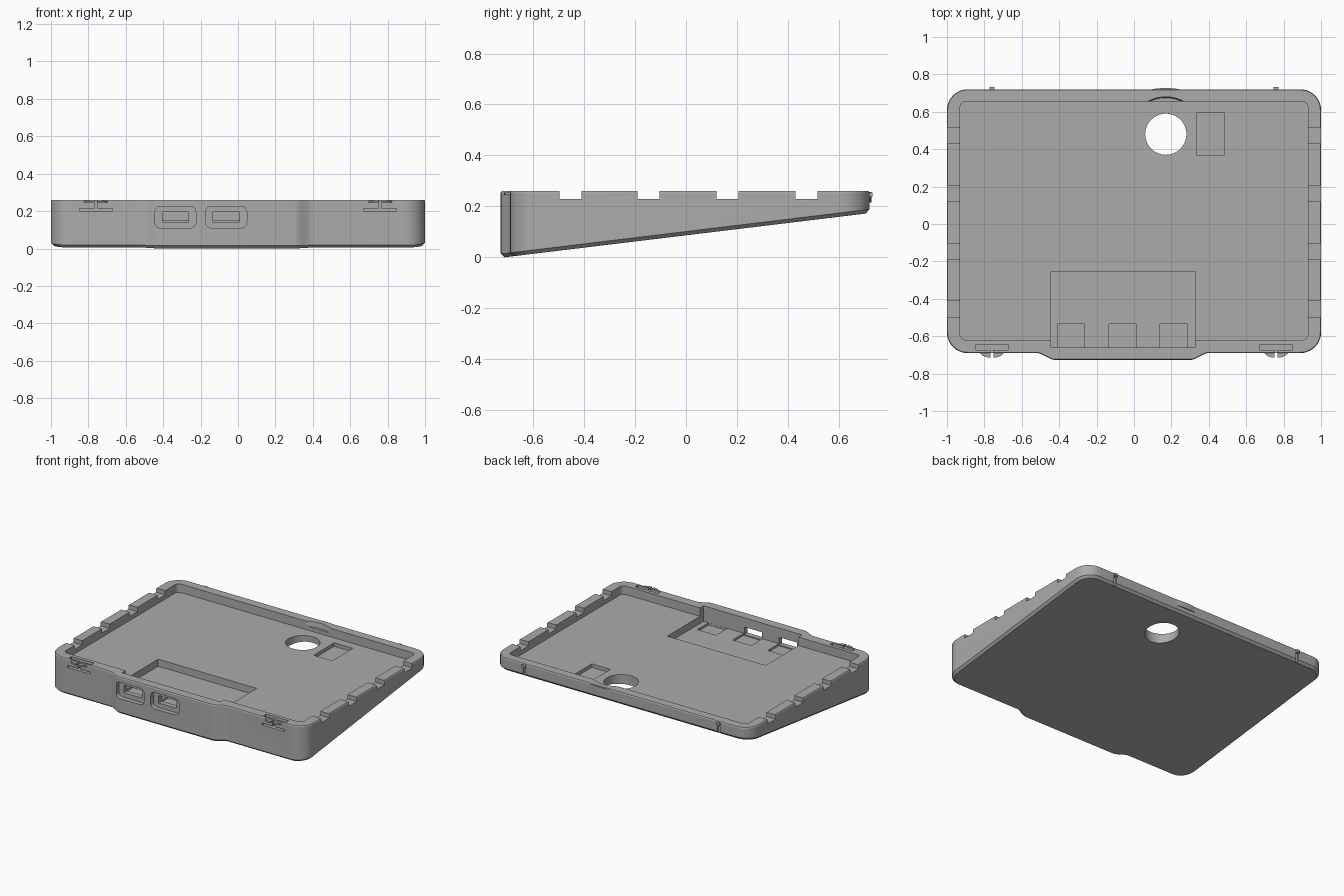
import bpy, bmesh, math
from mathutils import Vector

if "Cube" in bpy.data.objects:
    bpy.data.objects.remove(bpy.data.objects["Cube"], do_unlink=True)

grey = bpy.data.materials.new("plain grey")
grey.use_nodes = True
COLOUR = (0.41, 0.41, 0.41, 1)
grey.diffuse_color = COLOUR
grey.node_tree.nodes["Principled BSDF"].inputs["Base Color"].default_value = COLOUR

TOP, FLOOR = 0.26, 0.2


def slope(y):
    """Height of the tilted underside."""
    return max(0.0, 0.121 * (y + 0.715))


def rounded_rect(x0, x1, y0, y1, r, n=10):
    pts = []
    corners = [(x1 - r, y0 + r, -90), (x1 - r, y1 - r, 0),
               (x0 + r, y1 - r, 90), (x0 + r, y0 + r, 180)]
    for cx, cy, start in corners:
        for i in range(n + 1):
            a = math.radians(start + 90 * i / n)
            pts.append((cx + r * math.cos(a), cy + r * math.sin(a)))
    return pts


def case_outline(d):
    """Rounded plan of the case with its front bulge, inset by d."""
    pts = rounded_rect(-1 + d, 1 - d, -0.69 + d, 0.72 - d, 0.11 - d)
    n = 10
    for x0, x1, rising in ((-0.52, -0.42, True), (0.30, 0.40, False)):
        for i in range(n + 1):
            t = i / n
            s = t * t * (3 - 2 * t)
            pts.append((x0 + (x1 - x0) * t, -0.69 + d - 0.037 * (s if rising else 1 - s)))
    return pts


def loft(name, rings):
    bm = bmesh.new()
    rows = [[bm.verts.new(p) for p in ring] for ring in rings]
    for a, b in zip(rows, rows[1:]):
        for i in range(len(a)):
            j = (i + 1) % len(a)
            bm.faces.new((a[i], a[j], b[j], b[i]))
    bm.faces.new(rows[0][::-1])
    bm.faces.new(rows[-1])
    bmesh.ops.recalc_face_normals(bm, faces=bm.faces)
    mesh = bpy.data.meshes.new(name)
    bm.to_mesh(mesh)
    bm.free()
    mesh.materials.append(grey)
    ob = bpy.data.objects.new(name, mesh)
    bpy.context.collection.objects.link(ob)
    return ob


def prism(name, pts, z0, z1):
    return loft(name, [[(x, y, z) for x, y in pts] for z in (z0, z1)])


def box(name, x0, x1, y0, y1, z0, z1):
    return prism(name, [(x0, y0), (x1, y0), (x1, y1), (x0, y1)], z0, z1)


def disc(x, y, r, n=64):
    return [(x + r * math.cos(math.tau * i / n), y + r * math.sin(math.tau * i / n))
            for i in range(n)]


# Wedge body with chamfered underside and softened rim
body = loft("case_body", [
    [(x, y, slope(y)) for x, y in case_outline(0.015)],
    [(x, y, slope(y) + 0.015) for x, y in case_outline(0)],
    [(x, y, TOP - 0.006) for x, y in case_outline(0)],
    [(x, y, TOP) for x, y in case_outline(0.004)]])

cutters = []


def cut(ob):
    ob.hide_render = True
    cutters.append(ob)


# Main tray, front pocket and shallow recess
UP = TOP + 0.05
cut(prism("tray_cutter", rounded_rect(-0.93, 0.93, -0.62, 0.655, 0.03, 4), FLOOR, UP))
cut(box("pocket_cutter", -0.445, 0.325, -0.66, -0.255, 0.15, UP))
cut(box("recess_cutter", 0.335, 0.48, 0.365, 0.595, 0.175, UP))
for x in (-0.41, -0.135, 0.14):
    cut(box("socket_cutter", x, x + 0.146, -0.659, -0.535, 0.135, UP - 0.03))

# Round through hole and finger scoop in the back rim
cut(prism("hole_cutter", disc(0.17, 0.48, 0.11), -0.1, UP))
cut(loft("scoop_cutter", [[(x, y, z) for x, y in disc(0.17, 0.48, r)]
                          for r, z in ((0.195, 0.225), (0.207, UP))]))

# Two ports: wide rounded recess, then a slot through the wall
for x in (-0.335, -0.063):
    recess = rounded_rect(x - 0.11, x + 0.11, 0.11, 0.225, 0.03, 6)
    cut(loft("port_recess_cutter", [[(px, y, pz) for px, pz in recess] for y in (-0.8, -0.695)]))
    cut(box("port_slot_cutter", x - 0.07, x + 0.07, -0.75, -0.64, 0.142, 0.195))

# Notches along both side rims
for side in (-1, 1):
    for y in (-0.453, -0.147, 0.163, 0.473):
        xs = sorted((side * 0.9, side * 1.1))
        cut(box("notch_cutter", *xs, y - 0.043, y + 0.043, 0.23, UP))

# Front clips: flexible wall tongue with slots and a split round lip
for name, x in (("left", 0.76), ("right", -0.76)):
    cut(box("clip_relief_cutter", x - 0.088, x + 0.088, -0.675, -0.645, 0.2, UP))
    cut(box("clip_slot_cutter", x - 0.088, x + 0.088, -0.8, -0.66, 0.2, 0.214))
    cut(box("clip_slit_cutter", x - 0.007, x + 0.007, -0.8, -0.66, 0.207, UP))
    for s, part in ((-1, "inner"), (1, "outer")):
        lip = [(x + s * 0.008, -0.68), (x + s * 0.065, -0.68), (x + s * 0.062, -0.692),
               (x + s * 0.05, -0.704), (x + s * 0.03, -0.712), (x + s * 0.008, -0.715)]
        prism(f"{name}_{part}_clip_lip", lip, 0.245, 0.255)
    # Back locating knob above a small groove
    cut(box("back_groove_cutter", x - 0.01, x + 0.01, 0.708, 0.8, 0.1, 0.236))
    box(f"{name}_back_knob", x - 0.013, x + 0.013, 0.7, 0.732, 0.236, 0.254)

# Slight swell on the outside of the back rim
swell = [(0.17 + 0.1 * t, 0.715 + 0.012 * (1 - t * t)) for t in [i / 8 - 1 for i in range(17)]]
prism("back_rim_swell", swell, 0.215, 0.256)

# Apply every cut to the body, then drop the cutters
for c in cutters:
    mod = body.modifiers.new(c.name, "BOOLEAN")
    mod.object, mod.operation, mod.solver = c, "DIFFERENCE", "EXACT"
bpy.context.view_layer.update()
result = bpy.data.meshes.new_from_object(body.evaluated_get(bpy.context.evaluated_depsgraph_get()))
body.modifiers.clear()
body.data = result
result.materials.clear()
result.materials.append(grey)
for p in result.polygons:
    p.material_index = 0
for c in cutters:
    bpy.data.objects.remove(c, do_unlink=True)

bpy.ops.object.select_all(action="DESELECT")
body.select_set(True)
bpy.context.view_layer.objects.active = body
bpy.ops.object.shade_smooth_by_angle(angle=math.radians(25))
